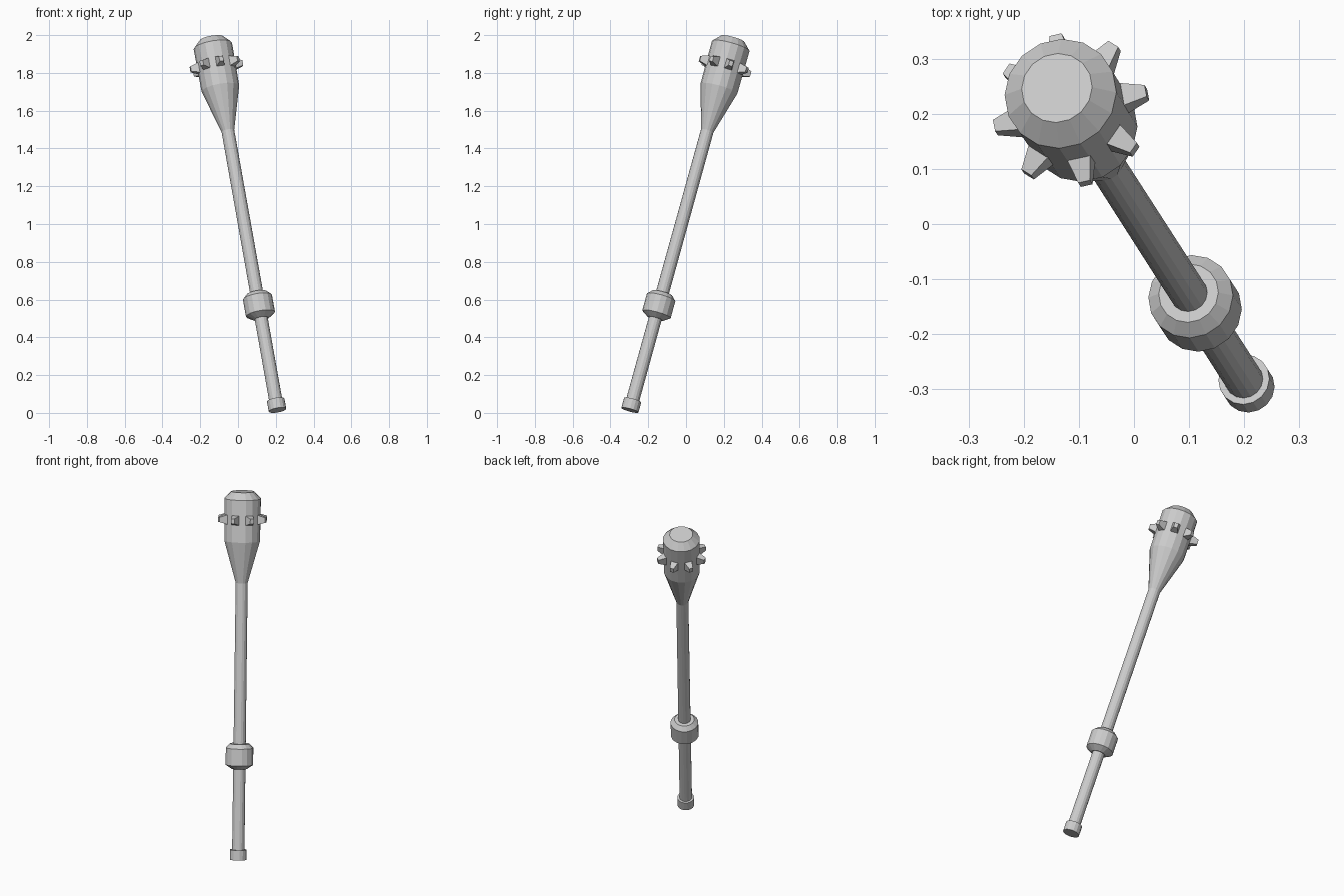
import bpy, bmesh
from math import cos, sin, pi, radians
from mathutils import Vector, Matrix

if "Cube" in bpy.data.objects:
    bpy.data.objects.remove(bpy.data.objects["Cube"])

# Leaning axis of the weapon, from butt to crown
BASE = Vector((0.209, -0.297, 0.0145))
TOP = Vector((-0.14, 0.247, 1.98))
AXIS = TOP - BASE
LENGTH = AXIS.length
TILT = Matrix.Translation(BASE) @ Vector((0, 0, 1)).rotation_difference(AXIS).to_matrix().to_4x4()
SIDES = 16


def finish(name, bm):
    bmesh.ops.recalc_face_normals(bm, faces=bm.faces)
    mesh = bpy.data.meshes.new(name)
    bm.to_mesh(mesh)
    bm.free()
    obj = bpy.data.objects.new(name, mesh)
    obj.matrix_world = TILT
    bpy.context.collection.objects.link(obj)
    return obj


def loft(bm, rings):
    """Join rings of points with quads and cap both ends."""
    loops = [[bm.verts.new(p) for p in ring] for ring in rings]
    n = len(loops[0])
    for a, b in zip(loops, loops[1:]):
        for i in range(n):
            j = (i + 1) % n
            bm.faces.new((a[i], a[j], b[j], b[i]))
    bm.faces.new(loops[0][::-1])
    bm.faces.new(loops[-1])


def turned(name, profile):
    """Lathe (radius, height) pairs about the axis."""
    bm = bmesh.new()
    loft(bm, [[(r * cos(2 * pi * i / SIDES), r * sin(2 * pi * i / SIDES), h)
               for i in range(SIDES)] for r, h in profile])
    return finish(name, bm)


# Handle, end cap, grip collar and flared head
turned("shaft", [(0.035, 0.03), (0.034, 1.57)])
turned("end_cap", [(0.047, 0), (0.047, 0.056)])
turned("collar", [(0.044, 0.511), (0.078, 0.534), (0.078, 0.629), (0.055, 0.652)])
turned("head", [(0.034, 1.556), (0.101, 1.792), (0.103, 2.03), (0.065, LENGTH)])

# Ring of eight blunt square studs around the head
for k in range(8):
    bm = bmesh.new()
    corners = [(-1, -1), (1, -1), (1, 1), (-1, 1)]
    loft(bm, [[(r, sy * w, sz * h) for sy, sz in corners]
              for r, w, h in [(0.085, 0.025, 0.031), (0.142, 0.011, 0.014)]])
    bmesh.ops.transform(bm, verts=bm.verts, matrix=Matrix.Translation((0, 0, 1.916))
                        @ Matrix.Rotation(radians(12 + 45 * k), 4, 'Z'))
    finish(f"stud_{k + 1}", bm)
